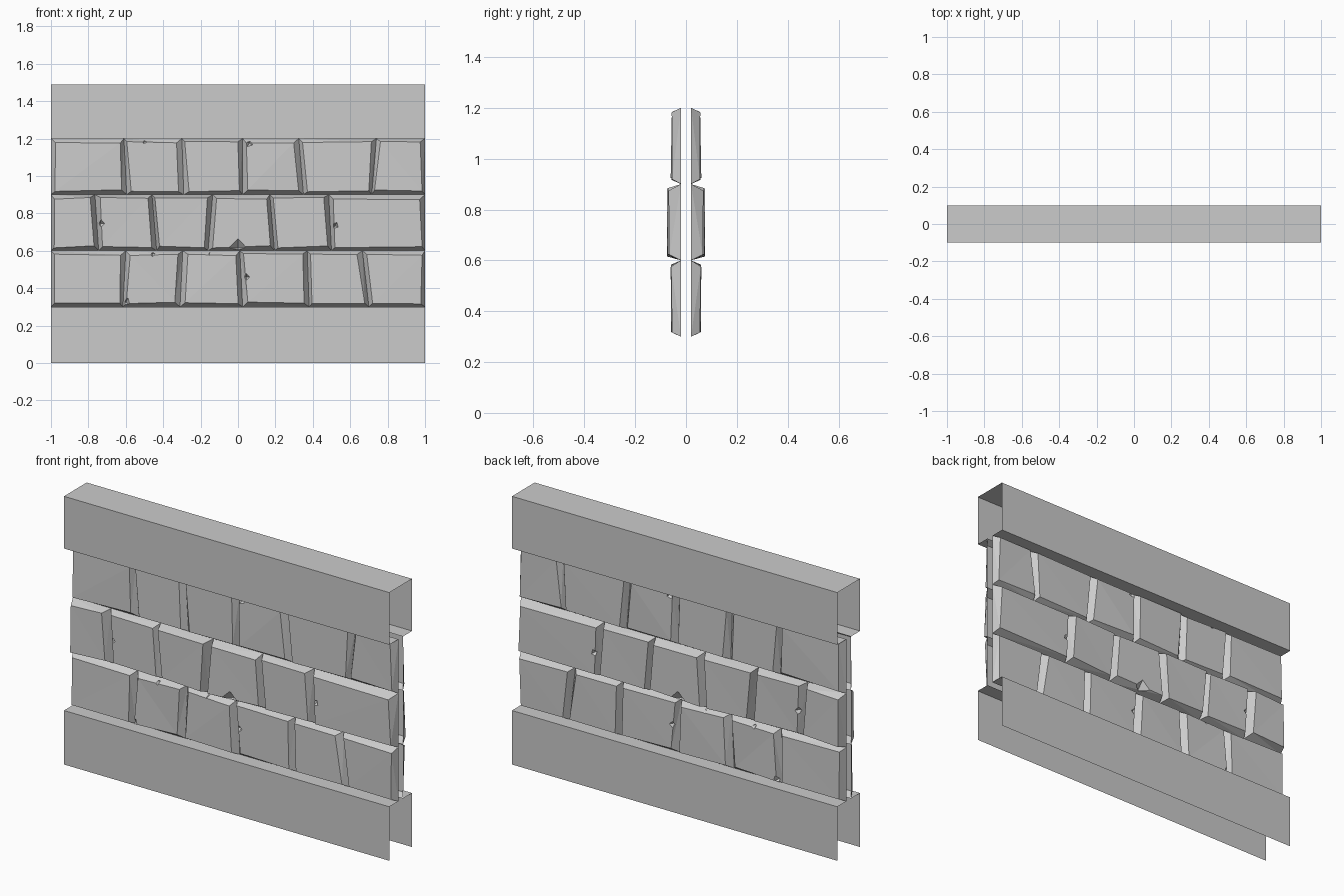
import bpy, bmesh, random
from math import radians
from mathutils import Matrix, Vector

if "Cube" in bpy.data.objects:
    bpy.data.objects.remove(bpy.data.objects["Cube"])

random.seed(4)
BACK = -0.02


def new_object(name, bm):
    mesh = bpy.data.meshes.new(name)
    bm.to_mesh(mesh)
    bm.free()
    ob = bpy.data.objects.new(name, mesh)
    bpy.context.collection.objects.link(ob)
    return ob


def mirror_y(ob):
    m = ob.modifiers.new("both_sides", 'MIRROR')
    m.use_axis = (False, True, False)
    m.use_mirror_merge = False


def strip(name, profile):
    """Sweep an open y-z profile along the wall's length."""
    bm = bmesh.new()
    cols = [[bm.verts.new((x, y, z)) for x in (-1, 1)] for y, z in profile]
    for p, q in zip(cols, cols[1:]):
        bm.faces.new((p[0], p[1], q[1], q[0]))
    return new_object(name, bm)


# Top cap and bottom plinth
strip("top_cap", [(-.02, 1.2), (-.1, 1.2), (-.1, 1.49), (.1, 1.49), (.1, 1.2), (.02, 1.2)])
mirror_y(strip("plinth", [(-.1, 0), (-.1, .3), (-.02, .3)]))


# Chips: x, z, size factor, turn in degrees
chips = [(-.50, 1.185, 1, 20), (-.735, .745, 1.1, 0), (0, .615, 1.7, 0), (.52, .735, .8, 30),
         (-.455, .585, 1, 10), (-.15, .59, .9, 20), (.045, .46, 1.1, 0), (.06, 1.175, 1.2, 30),
         (-.60, .325, 1.3, 30)]
cutters = []
for x, z, s, turn in chips:
    bm = bmesh.new()
    bmesh.ops.create_cone(bm, cap_ends=True, segments=4, radius1=.05 * s, radius2=0, depth=.07)
    bm.transform(Matrix.Translation((x, -.067, z)) @ Matrix.Rotation(radians(turn), 4, 'Y')
                 @ Matrix.Rotation(radians(-90), 4, 'X'))
    ob = new_object("chip_cutter", bm)
    ob.hide_render = True
    cutters.append((x, z, ob))


def stone(name, bl, br, tr, tl, z0, z1, d0, d1):
    """Bevelled block: base outline on the wall plane, smaller raised face."""
    j = lambda a: random.uniform(-a, a)
    bm = bmesh.new()
    base = [(bl, z0), (br, z0), (tr, z1), (tl, z1)]
    signs = [(1, 1), (-1, 1), (-1, -1), (1, -1)]
    depth = [d0, d1, d1, d0]
    b = [bm.verts.new((x, BACK, z)) for x, z in base]
    f = [bm.verts.new((x + sx * (.022 + j(.007)), -d + j(.003), z + sz * (.021 + j(.006))))
         for (x, z), (sx, sz), d in zip(base, signs, depth)]
    bm.faces.new(f)
    bm.faces.new(b[::-1])
    for i in range(4):
        k = (i + 1) % 4
        bm.faces.new((b[i], b[k], f[k], f[i]))
    # split the slightly warped sides into flat facets
    bmesh.ops.triangulate(bm, faces=[q for q in bm.faces if len(q.verts) == 4])
    bmesh.ops.recalc_face_normals(bm, faces=bm.faces)
    ob = new_object(name, bm)
    for x, z, c in cutters:
        if min(bl, tl) - .04 < x < max(br, tr) + .04 and z0 < z < z1:
            m = ob.modifiers.new("chip", 'BOOLEAN')
            m.operation, m.object, m.solver = 'DIFFERENCE', c, 'EXACT'
    return ob


# Courses: base height, joints as (x at bottom, x at top), face depths (left, right)
courses = [
    ("lower", .3, [(-.615, -.60), (-.31, -.295), (.025, .01), (.38, .37), (.70, .665)],
     [(.056, .056), (.057, .054), (.055, .058), (.056, .058), (.058, .055), (.056, .057)]),
    ("middle", .6, [(-.745, -.765), (-.435, -.46), (-.16, -.135), (.195, .17), (.50, .485)],
     [(.07, .072), (.062, .06), (.067, .074), (.073, .067), (.061, .07), (.066, .068)]),
    ("upper", .9, [(-.595, -.61), (-.29, -.30), (.025, .025), (.35, .325), (.715, .74)],
     [(.055, .056), (.055, .052), (.054, .058), (.058, .054), (.054, .056), (.055, .055)]),
]
for label, z0, joints, depths in courses:
    ends = [(-1, -1)] + joints + [(1, 1)]
    blocks = [stone(f"{label}_stone", l[0], r[0], r[1], l[1], z0, z0 + .3, *d)
              for l, r, d in zip(ends, ends[1:], depths)]
    # Bake the chips, drop hidden backs and join the course into one shell
    bpy.context.view_layer.update()
    dg = bpy.context.evaluated_depsgraph_get()
    bm = bmesh.new()
    for ob in blocks:
        bm.from_mesh(bpy.data.meshes.new_from_object(ob.evaluated_get(dg)))
    hidden = [f for f in bm.faces if all(abs(v.co.y - BACK) < 1e-4 for v in f.verts)]
    bmesh.ops.delete(bm, geom=hidden, context='FACES')
    for ob in blocks:
        bpy.data.objects.remove(ob)
    mirror_y(new_object(f"{label}_stone_course", bm))

for _, _, c in cutters:
    bpy.data.objects.remove(c)
